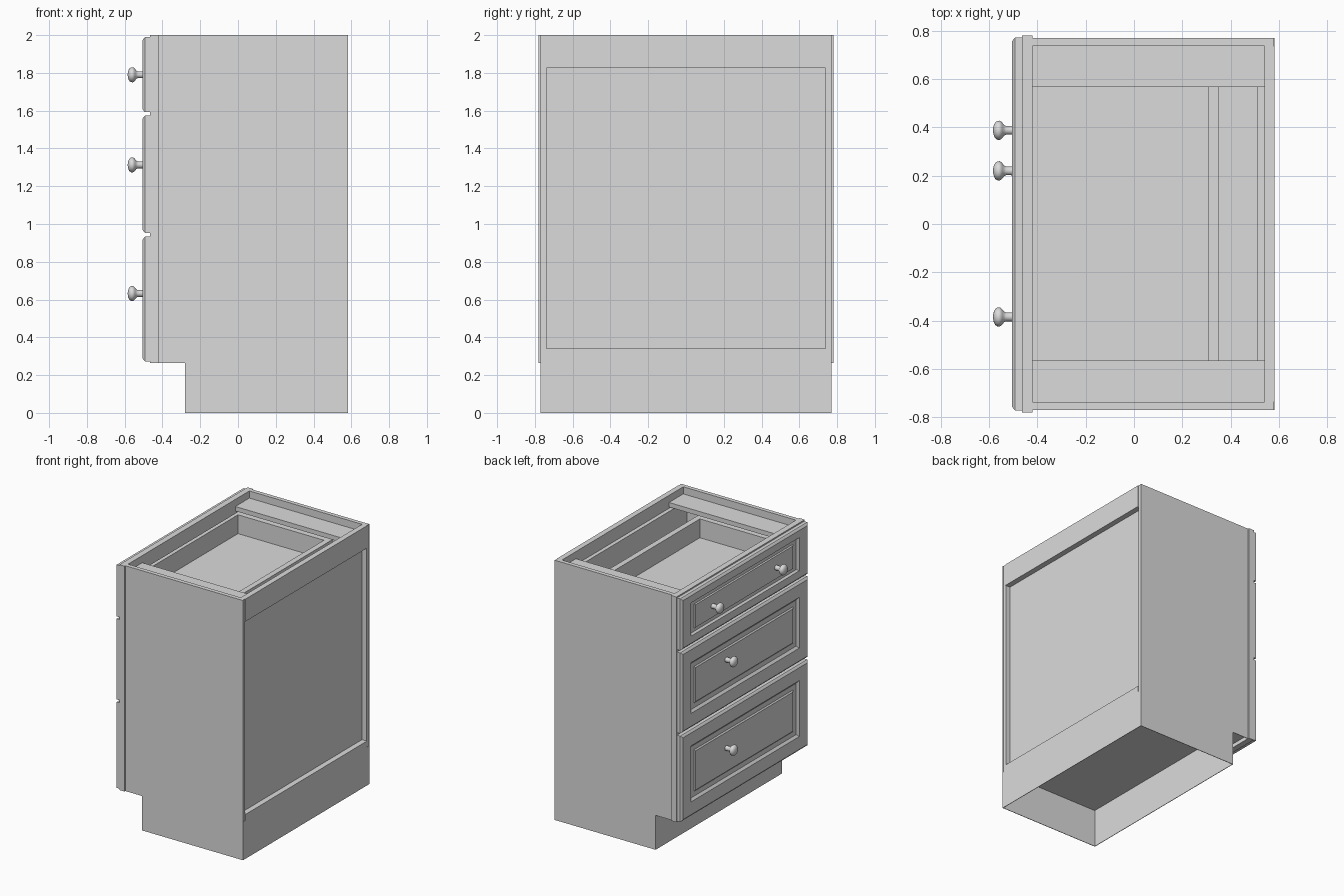
import bpy, bmesh, math

if "Cube" in bpy.data.objects:
    bpy.data.objects.remove(bpy.data.objects["Cube"], do_unlink=True)

grey = bpy.data.materials.new("plain_grey")
grey.use_nodes = True
GREY = (0.71, 0.71, 0.71, 1.0)
grey.diffuse_color = GREY
grey.node_tree.nodes["Principled BSDF"].inputs["Base Color"].default_value = GREY


def finish(name, bm, smooth=False):
    bmesh.ops.recalc_face_normals(bm, faces=bm.faces)
    mesh = bpy.data.meshes.new(name)
    bm.to_mesh(mesh)
    bm.free()
    mesh.materials.append(grey)
    obj = bpy.data.objects.new(name, mesh)
    bpy.context.collection.objects.link(obj)
    if smooth:
        bpy.ops.object.select_all(action="DESELECT")
        obj.select_set(True)
        bpy.context.view_layer.objects.active = obj
        bpy.ops.object.shade_smooth_by_angle(angle=math.radians(40))
    return obj


def add_box(bm, x0, x1, y0, y1, z0, z1):
    verts = bmesh.ops.create_cube(bm, size=1)["verts"]
    for v in verts:
        v.co = ((x0 + x1) / 2 + v.co.x * (x1 - x0),
                (y0 + y1) / 2 + v.co.y * (y1 - y0),
                (z0 + z1) / 2 + v.co.z * (z1 - z0))


def boxes(name, *sizes):
    bm = bmesh.new()
    for s in sizes:
        add_box(bm, *s)
    return finish(name, bm)


def side_skin(name, y0, y1):
    """Thin outer side sheet with the toe-kick notch in its lower corner."""
    outline = [(-0.28, 0), (0.582, 0), (0.582, 2), (-0.42, 2), (-0.42, 0.265), (-0.28, 0.265)]
    bm = bmesh.new()
    face = bm.faces.new([bm.verts.new((x, y0, z)) for x, z in outline])
    ext = bmesh.ops.extrude_face_region(bm, geom=[face])["geom"]
    bmesh.ops.translate(bm, vec=(0, y1 - y0, 0),
                        verts=[g for g in ext if isinstance(g, bmesh.types.BMVert)])
    return finish(name, bm)


def drawer_front(name, z0, z1):
    """Raised-panel front made of nested rectangles: (inset, x)."""
    rings = [(0, -0.465), (0, -0.492), (0.006, -0.498), (0.016, -0.505), (0.115, -0.505),
             (0.133, -0.490), (0.170, -0.490), (0.180, -0.498)]
    squeeze = 0.62 if z1 - z0 < 0.5 else 1  # narrower rails on the shallow drawer
    bm = bmesh.new()
    loops = []
    for i, x in rings:
        w = 0.773 - i
        v = i * squeeze if i > 0.1 else i
        loops.append([bm.verts.new((x, y, z)) for y, z in
                      ((-w, z0 + v), (w, z0 + v), (w, z1 - v), (-w, z1 - v))])
    for a, b in zip(loops, loops[1:]):
        for k in range(4):
            n = (k + 1) % 4
            bm.faces.new((a[k], a[n], b[n], b[k]))
    bm.faces.new(loops[0])
    bm.faces.new(loops[-1])
    return finish(name, bm)


def knob(name, y, z, sides=24):
    """Turned knob revolved about the x direction: (x, radius)."""
    profile = [(-0.488, 0.019), (-0.51, 0.018), (-0.53, 0.018), (-0.538, 0.022),
               (-0.545, 0.031), (-0.551, 0.037), (-0.558, 0.040), (-0.566, 0.039),
               (-0.574, 0.034), (-0.580, 0.024), (-0.583, 0.012), (-0.584, 0.003)]
    bm = bmesh.new()
    loops = [[bm.verts.new((x, y + r * math.cos(math.tau * k / sides),
                            z + r * math.sin(math.tau * k / sides)))
              for k in range(sides)] for x, r in profile]
    for a, b in zip(loops, loops[1:]):
        for k in range(sides):
            n = (k + 1) % sides
            bm.faces.new((a[k], a[n], b[n], b[k]))
    bm.faces.new(loops[0])
    bm.faces.new(loops[-1])
    return finish(name, bm, smooth=True)


def drawer_box(name, z0, z1):
    """Open-topped tray with four walls and a raised floor."""
    x0, x1, w, t = -0.46, 0.35, 0.65, 0.043
    return boxes(name,
                 (x0, x1, w - t, w, z0, z1), (x0, x1, -w, -w + t, z0, z1),
                 (x0, -0.425, -w + t, w - t, z0, z1), (x1 - t, x1, -w + t, w - t, z0, z1),
                 (-0.425, x1 - t, -w + t, w - t, z0 + 0.03, z0 + 0.06))


# Carcass: thin outer skins that run to the ground, boards inside above the floor
for label, s in (("left", 1), ("right", -1)):
    y_in, y_mid, y_out = 0.738 * s, 0.766 * s, 0.77 * s
    side_skin(label + "_side_skin", min(y_mid, y_out), max(y_mid, y_out))
    boxes(label + "_side_board",
          (-0.42, 0.578, min(y_in, y_mid), max(y_in, y_mid), 0.295, 2))
boxes("back_rails", (0.54, 0.582, -0.738, 0.738, 1.827, 2),
      (0.54, 0.582, -0.738, 0.738, 0.295, 0.342))
boxes("back_skirt", (0.578, 0.582, -0.766, 0.766, 0, 0.295))
boxes("back_panel", (0.51, 0.54, -0.738, 0.738, 0.295, 1.9))
boxes("cabinet_floor", (-0.42, 0.578, -0.766, 0.766, 0.295, 0.33))
boxes("toe_kick", (-0.28, -0.276, -0.766, 0.766, 0, 0.295))
boxes("top_stretchers", *[(-0.42, 0.54, y0, y1, 1.91, 1.945)
                          for y0, y1 in ((0.568, 0.738), (-0.738, -0.565))])

# Face frame: two stiles and four rails
boxes("face_frame",
      *[(-0.465, -0.42, y0, y1, 0.265, 2) for y0, y1 in ((0.67, 0.78), (-0.78, -0.67))],
      *[(-0.465, -0.42, -0.67, 0.67, z0, z1)
        for z0, z1 in ((0.265, 0.345), (0.90, 0.99), (1.54, 1.63), (1.89, 2))])

# Drawers: name, front z range, box z range, knob positions
drawers = [("top", 1.592, 1.99, 1.66, 1.865, (0.388, -0.385), 1.79),
           ("middle", 0.953, 1.574, 1.02, 1.45, (0.22,), 1.313),
           ("bottom", 0.272, 0.933, 0.37, 0.82, (0.22,), 0.632)]
for label, z0, z1, b0, b1, knob_ys, kz in drawers:
    drawer_front(label + "_drawer_front", z0, z1)
    drawer_box(label + "_drawer_box", b0, b1)
    for n, ky in enumerate(knob_ys):
        knob(f"{label}_drawer_knob_{n + 1}", ky, kz)
